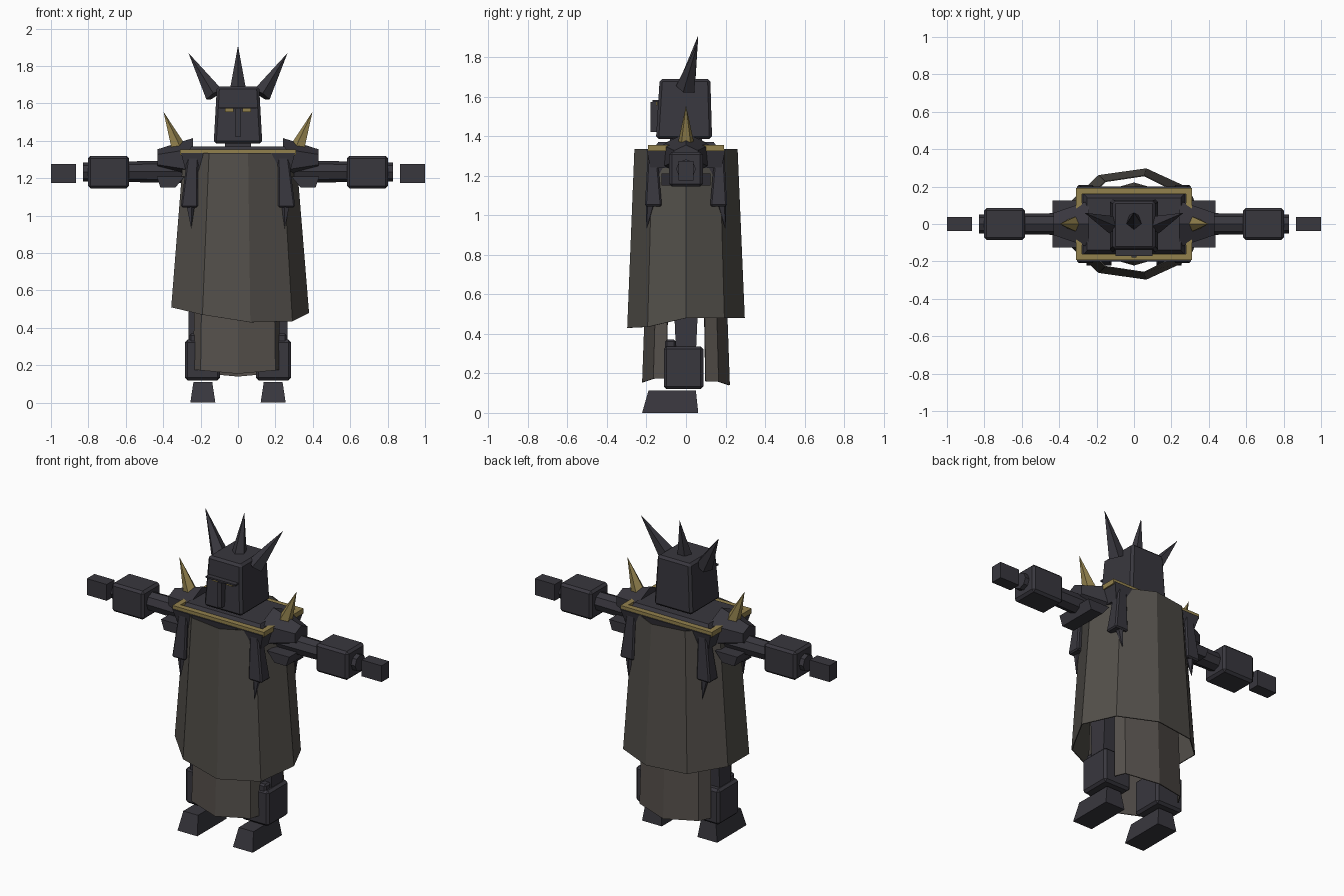
import bpy, bmesh, math
from mathutils import Vector

cube = bpy.data.objects.get("Cube")
if cube:
    bpy.data.objects.remove(cube, do_unlink=True)


def material(name, color):
    m = bpy.data.materials.new(name)
    m.use_nodes = True
    m.diffuse_color = (*color, 1)
    m.node_tree.nodes["Principled BSDF"].inputs["Base Color"].default_value = (*color, 1)
    return m


IRON = material("dark_iron", (0.04, 0.038, 0.048))
GOLD = material("old_gold", (0.29, 0.22, 0.075))
ROBE = material("grey_brown_cloth", (0.085, 0.078, 0.068))
TUNIC = material("warm_brown_cloth", (0.092, 0.081, 0.072))


def finish(name, bm, mat, bevel=0):
    bmesh.ops.recalc_face_normals(bm, faces=bm.faces)
    mesh = bpy.data.meshes.new(name)
    bm.to_mesh(mesh)
    bm.free()
    mesh.materials.append(mat)
    ob = bpy.data.objects.new(name, mesh)
    bpy.context.collection.objects.link(ob)
    if bevel:
        mod = ob.modifiers.new("bevel", "BEVEL")
        mod.width, mod.segments = bevel, 1
    return ob


def taper(name, mat, low, high, low_half, high_half, bevel=0):
    """Box whose lower and upper rectangles have their own centre and half size."""
    bm = bmesh.new()
    bmesh.ops.create_cube(bm, size=2)
    for v in bm.verts:
        c, h = (high, high_half) if v.co.z > 0 else (low, low_half)
        v.co = (c[0] + v.co.x * h[0], c[1] + v.co.y * h[1], c[2])
    return finish(name, bm, mat, bevel)


def box(name, mat, x, y, z, bevel=0):
    cx, cy = sum(x) / 2, sum(y) / 2
    half = (abs(x[1] - x[0]) / 2, abs(y[1] - y[0]) / 2)
    return taper(name, mat, (cx, cy, z[0]), (cx, cy, z[1]), half, half, bevel)


def cone(name, mat, start, end, r1, r2=0, sides=5, stretch_y=1):
    """Cone or cylinder running from start to end."""
    a, b = Vector(start), Vector(end)
    bm = bmesh.new()
    bmesh.ops.create_cone(bm, cap_ends=True, segments=sides, radius1=r1,
                          radius2=r2, depth=(b - a).length)
    turn = (b - a).to_track_quat("Z", "Y")
    for v in bm.verts:
        p = turn @ v.co
        p.y *= stretch_y
        v.co = p + (a + b) / 2
    return finish(name, bm, mat)


def cloth(name, mat, top, bottom, closed):
    """Thin hanging sheet between a top and a bottom outline."""
    bm = bmesh.new()
    rows = [[bm.verts.new(p) for p in row] for row in (top, bottom)]
    n = len(top)
    for i in range(n if closed else n - 1):
        j = (i + 1) % n
        bm.faces.new((rows[0][i], rows[0][j], rows[1][j], rows[1][i]))
    ob = finish(name, bm, mat)
    mod = ob.modifiers.new("thickness", "SOLIDIFY")
    mod.thickness, mod.offset = 0.006, -1


# Head and face guard
taper("head", IRON, (0, -0.01, 1.385), (0, -0.005, 1.69), (0.13, 0.142), (0.113, 0.128), 0.014)
box("neck", IRON, (-0.07, 0.07), (-0.08, 0.08), (1.34, 1.40))
box("brow", IRON, (-0.1, 0.1), (-0.17, -0.13), (1.572, 1.582))
box("nose_guard", IRON, (-0.014, 0.014), (-0.18, -0.13), (1.42, 1.572))
cone("crown_spike", IRON, (0, 0, 1.62), (0, 0.062, 1.91), 0.055)

# Torso and collar
taper("torso", IRON, (0, 0, 0.8), (0, 0, 1.25), (0.19, 0.13), (0.27, 0.18))
taper("upper_torso", IRON, (0, 0, 1.24), (0, 0, 1.335), (0.28, 0.18), (0.305, 0.2))
taper("collar_plate", IRON, (0, 0, 1.33), (0, 0, 1.37), (0.275, 0.17), (0.25, 0.14))
for s, side in ((-1, "front"), (1, "back")):
    box(side + "_collar_trim", GOLD, (-0.31, 0.31), (s * 0.16, s * 0.193), (1.325, 1.355))

# Robe: an irregular nine-sided tube with an uneven hem
hem = (0.48, 0.48, 0.48, 0.48, 0.51, 0.51, 0.47, 0.43, 0.435)
ring = [(math.cos(math.tau * i / 9), math.sin(math.tau * i / 9)) for i in range(9)]
cloth("robe", ROBE, [(c * 0.31, s * 0.265, 1.335) for c, s in ring],
      [(c * 0.38, s * 0.302, z) for (c, s), z in zip(ring, hem)], True)

# Tunic: front and back panels below the robe
panel = ((-0.24, 0.1), (-0.2, 0.165), (0, 0.222), (0.2, 0.165), (0.225, 0.1))
for s, side, drop in ((-1, "front", 0.155), (1, "back", 0.14)):
    cloth(side + "_tunic_panel", TUNIC, [(x * 0.95, s * y * 0.88, 0.9) for x, y in panel],
          [(x, s * y, drop + abs(x) * 0.09) for x, y in panel], False)

# Paired parts
for s, side in ((1, "left"), (-1, "right")):
    box(side + "_eye", GOLD, (s * 0.025, s * 0.07), (-0.152, -0.144), (1.555, 1.572))
    cone(side + "_crown_spike", IRON, (s * 0.125, 0, 1.645), (s * 0.265, 0.06, 1.87), 0.052)
    for y, end in ((-1, "front"), (1, "back")):
        box(f"{side}_{end}_collar_end", GOLD, (s * 0.277, s * 0.31),
            (y * 0.08, y * 0.162), (1.325, 1.355))
        taper(f"{side}_{end}_hanging_plate", IRON, (s * 0.26, y * 0.165, 1.045),
              (s * 0.24, y * 0.17, 1.34), (0.046, 0.043), (0.028, 0.022), 0.008)
        cone(f"{side}_{end}_hanging_spike", IRON, (s * 0.255, y * 0.18, 1.06),
             (s * 0.25, y * 0.2, 0.93), 0.025)
    # Shoulder and arm
    cone(side + "_pauldron", IRON, (s * 0.24, 0, 1.3), (s * 0.43, 0, 1.3), 0.115, 0.055, 6, 1.25)
    cone(side + "_shoulder_spike", GOLD, (s * 0.322, 0, 1.365), (s * 0.398, 0, 1.555), 0.042)
    taper(side + "_underarm_plate", IRON, (s * 0.375, 0, 1.15), (s * 0.36, 0, 1.21),
          (0.04, 0.125), (0.075, 0.125))
    cone(side + "_upper_arm", IRON, (s * 0.3, 0, 1.235), (s * 0.6, 0, 1.235), 0.06, 0.055, 8)
    box(side + "_forearm", IRON, (s * 0.583, s * 0.802), (-0.086, 0.086), (1.145, 1.32), 0.014)
    cone(side + "_wrist", IRON, (s * 0.79, 0, 1.233), (s * 0.83, 0, 1.233), 0.05, 0.05, 8)
    box(side + "_hand", IRON, (s * 0.865, s), (-0.037, 0.037), (1.175, 1.275))
    # Leg
    taper(side + "_thigh", IRON, (s * 0.2, 0, 0.3), (s * 0.18, 0, 0.85),
          (0.065, 0.05), (0.08, 0.075))
    box(side + "_shin", IRON, (s * 0.095, s * 0.283), (-0.112, 0.088), (0.12, 0.337), 0.014)
    box(side + "_knee", IRON, (s * 0.21, s * 0.26), (-0.105, -0.05), (0.32, 0.37), 0.01)
    taper(side + "_foot", IRON, (s * 0.188, -0.08, 0), (s * 0.188, -0.07, 0.112),
          (0.067, 0.142), (0.05, 0.12))
